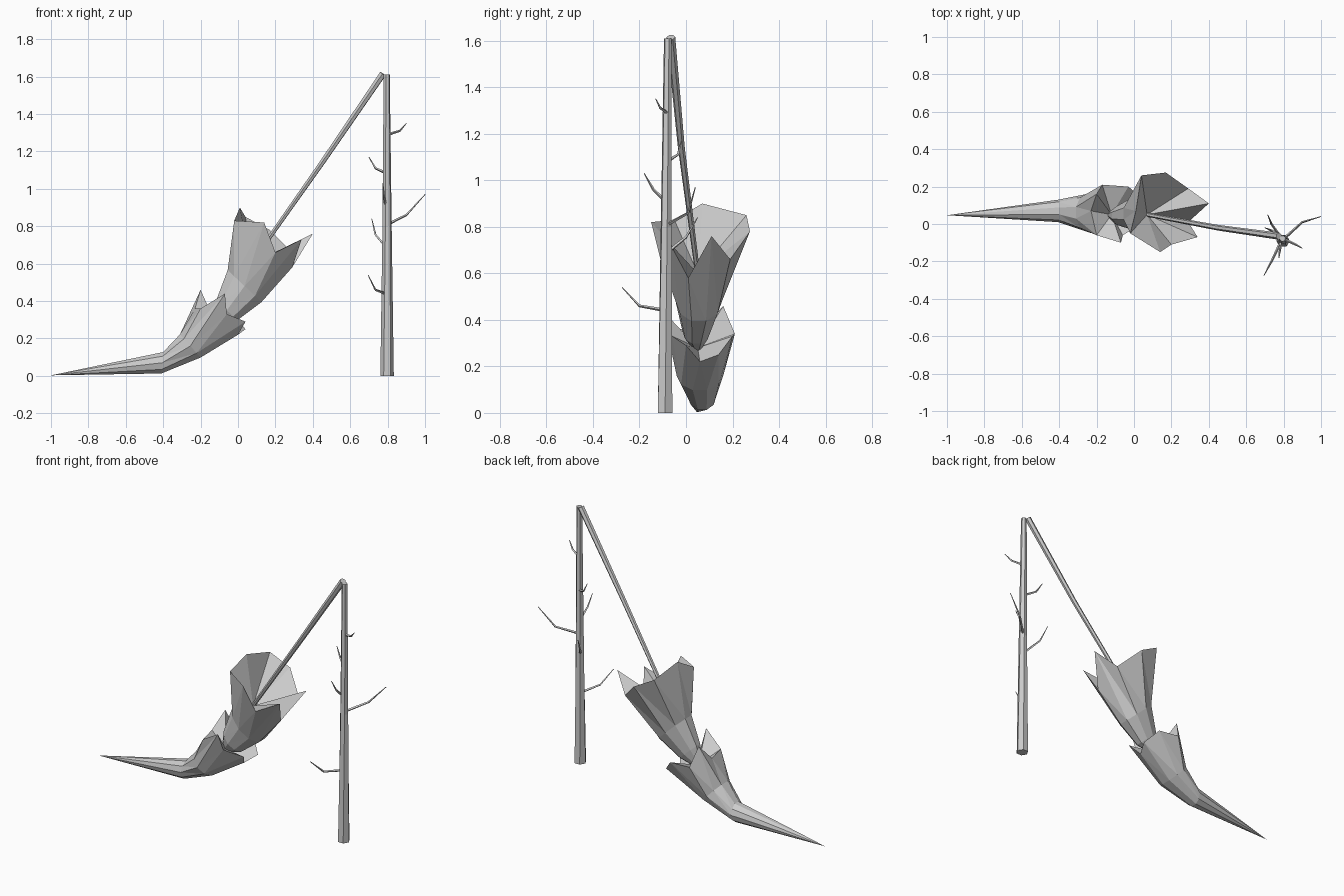
import bpy, bmesh, math
from mathutils import Vector

old = bpy.data.objects.get("Cube")
if old:
    bpy.data.objects.remove(old, do_unlink=True)

grey = bpy.data.materials.new("pale grey")
grey.use_nodes = True
colour = (0.6, 0.6, 0.6, 1)
grey.diffuse_color = colour
grey.node_tree.nodes["Principled BSDF"].inputs["Base Color"].default_value = colour


def finish(name, bm):
    """Turn a bmesh into a flat shaded object."""
    bmesh.ops.recalc_face_normals(bm, faces=bm.faces)
    mesh = bpy.data.meshes.new(name)
    bm.to_mesh(mesh)
    bm.free()
    mesh.materials.append(grey)
    obj = bpy.data.objects.new(name, mesh)
    bpy.context.collection.objects.link(obj)
    return obj


def bridge(bm, ring_a, ring_b):
    """Join two rings; a ring of one vertex is a point."""
    count = max(len(ring_a), len(ring_b))
    for i in range(count):
        j = (i + 1) % count
        if len(ring_a) == 1:
            bm.faces.new((ring_a[0], ring_b[i], ring_b[j]))
        elif len(ring_b) == 1:
            bm.faces.new((ring_a[i], ring_a[j], ring_b[0]))
        else:
            # split by triangles so that twisted faces stay crisp
            bm.faces.new((ring_a[i], ring_a[j], ring_b[j]))
            bm.faces.new((ring_a[i], ring_b[j], ring_b[i]))


def limb(name, points, radii, sides):
    """Tapered tube along a bent path."""
    bm = bmesh.new()
    points = [Vector(p) for p in points]
    rings = []
    for k, (p, r) in enumerate(zip(points, radii)):
        along = points[min(k + 1, len(points) - 1)] - points[max(k - 1, 0)]
        turn = along.to_track_quat('Z', 'Y')
        ring = []
        for i in range(sides):
            a = math.tau * i / sides
            ring.append(bm.verts.new(p + turn @ Vector((r * math.cos(a), r * math.sin(a), 0))))
        rings.append(ring)
    for a, b in zip(rings, rings[1:]):
        for i in range(sides):
            j = (i + 1) % sides
            bm.faces.new((a[i], a[j], b[j], b[i]))
    bm.faces.new(rings[0])
    bm.faces.new(rings[-1])
    return finish(name, bm)


def foliage(name, tip, ovals, rim, hollow):
    """Ragged bell: tip, oval rings, jagged rim, and a hollow underside."""
    bm = bmesh.new()
    count = len(rim)
    rings = [[bm.verts.new(tip)]]
    for centre, half_width, up in ovals:
        ring = []
        for i in range(count):
            a = math.tau * i / count
            offset = Vector((0, -half_width * math.cos(a), 0)) - Vector(up) * math.sin(a)
            ring.append(bm.verts.new(Vector(centre) + offset))
        rings.append(ring)
    rings.append([bm.verts.new(p) for p in rim])
    rings.append([bm.verts.new(hollow)])
    for a, b in zip(rings, rings[1:]):
        bridge(bm, a, b)
    return finish(name, bm)


# Standing trunk and the snapped top hanging from it
limb("standing_trunk",
     [(0.797, -0.09, 0), (0.797, -0.085, 0.8), (0.795, -0.078, 1.61)],
     [0.036, 0.025, 0.017], 6)
limb("broken_trunk",
     [(0.775, -0.065, 1.615), (0.45, -0.02, 1.14), (0.07, 0.05, 0.6)],
     [0.019, 0.015, 0.011], 6)

# Bare bent twigs
twigs = {
    "top_twig": [(0.8, -0.08, 1.29), (0.865, -0.11, 1.31), (0.9, -0.13, 1.35)],
    "upper_right_twig": [(0.79, -0.075, 1.085), (0.735, -0.035, 1.11), (0.7, -0.02, 1.17)],
    "front_twig": [(0.79, -0.08, 0.9), (0.78, -0.14, 0.96), (0.775, -0.18, 1.03)],
    "left_twig": [(0.8, -0.08, 0.81), (0.9, 0.01, 0.86), (1.0, 0.04, 0.97)],
    "middle_right_twig": [(0.79, -0.08, 0.69), (0.735, 0.0, 0.755), (0.715, 0.05, 0.84)],
    "lower_twig": [(0.79, -0.085, 0.44), (0.735, -0.2, 0.46), (0.695, -0.275, 0.54)],
}
for name, path in twigs.items():
    limb(name, path, [0.008, 0.006, 0.002], 4)

# Drooping crown, from the long tip up to the open bell
foliage("tip_foliage", (-1, 0.047, 0.003),
        [((-0.405, 0.07, 0.07), 0.06, (0.005, 0, 0.06)),
         ((-0.255, 0.06, 0.16), 0.1, (-0.058, 0, 0.065))],
        [(-0.07, -0.10, 0.44), (-0.06, -0.06, 0.33), (0.04, 0.0, 0.29),
         (0.0, 0.06, 0.22), (0.04, 0.14, 0.25), (-0.03, 0.2, 0.33),
         (-0.17, 0.21, 0.34), (-0.2, 0.16, 0.46), (-0.23, 0.07, 0.36),
         (-0.2, -0.06, 0.36)],
        (-0.12, 0.05, 0.28))
foliage("bell_foliage", (-0.15, 0.05, 0.25),
        [((-0.06, 0.045, 0.35), 0.06, (-0.06, 0, 0.055)),
         ((0.035, 0.055, 0.48), 0.1, (-0.095, 0, 0.09))],
        [(0.14, -0.15, 0.82), (0.2, -0.11, 0.66), (0.34, -0.07, 0.73),
         (0.29, 0.01, 0.58), (0.4, 0.11, 0.76), (0.29, 0.19, 0.66),
         (0.17, 0.275, 0.78), (0.04, 0.26, 0.85), (0.01, 0.07, 0.9),
         (-0.02, -0.05, 0.83)],
        (0.07, 0.05, 0.6))
